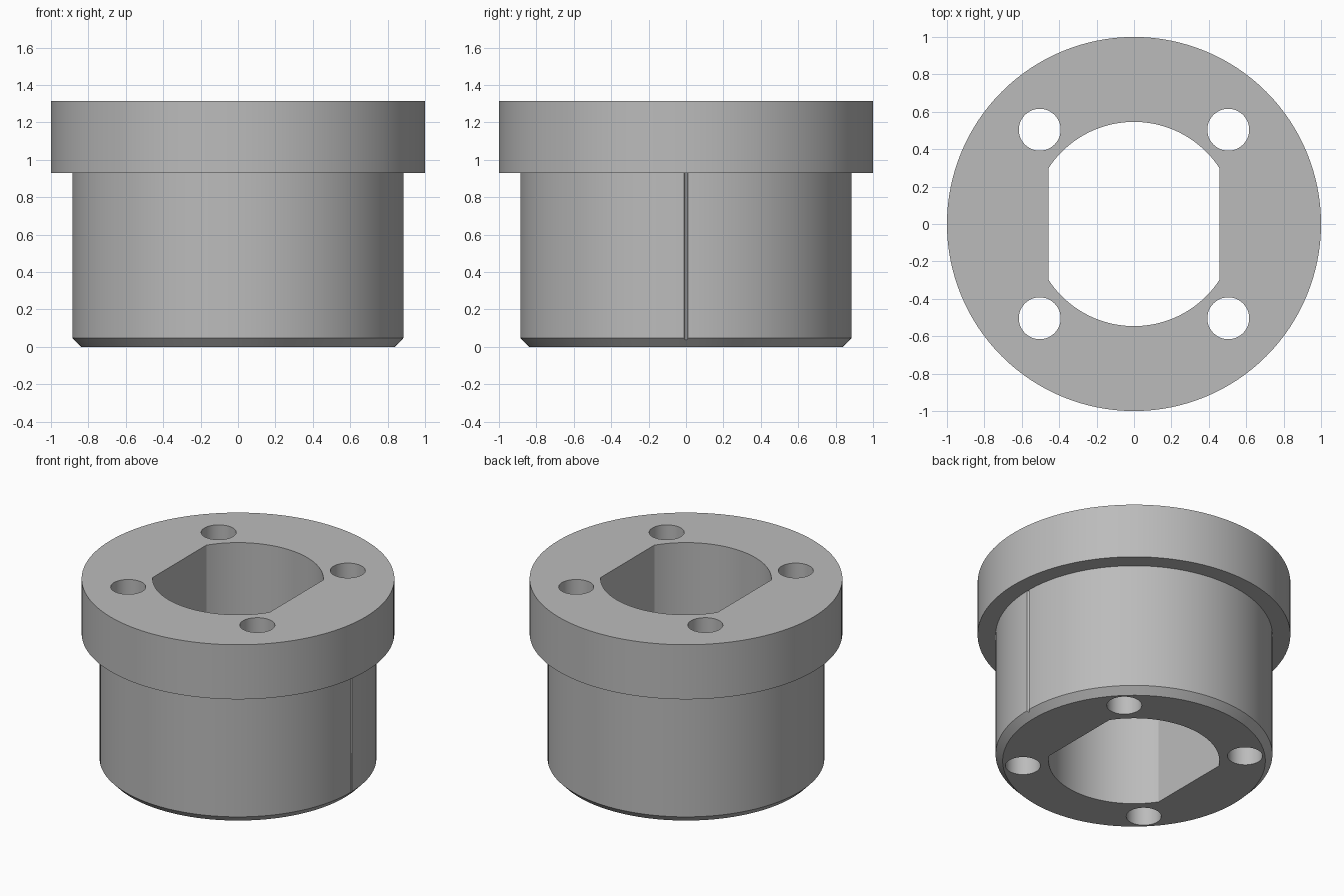
import bpy, bmesh, math

cube = bpy.data.objects.get("Cube")
if cube:
    bpy.data.objects.remove(cube)

HEIGHT = 1.315
SEGMENTS = 128

steel = bpy.data.materials.new("plain grey")
steel.use_nodes = True
GREY = (0.5, 0.5, 0.5, 1)
steel.diffuse_color = GREY
steel.node_tree.nodes["Principled BSDF"].inputs["Base Color"].default_value = GREY


def make_object(name, bm):
    bmesh.ops.recalc_face_normals(bm, faces=bm.faces)
    mesh = bpy.data.meshes.new(name)
    bm.to_mesh(mesh)
    bm.free()
    mesh.materials.append(steel)
    obj = bpy.data.objects.new(name, mesh)
    bpy.context.collection.objects.link(obj)
    return obj


def circle(radius, count, cx=0, cy=0):
    step = 2 * math.pi / count
    return [(cx + radius * math.cos(i * step), cy + radius * math.sin(i * step))
            for i in range(count)]


def stack(name, rings):
    """Solid through matching outlines, each given as (points, z)."""
    bm = bmesh.new()
    loops = [[bm.verts.new((x, y, z)) for x, y in pts] for pts, z in rings]
    for low, high in zip(loops, loops[1:]):
        for i in range(len(low)):
            j = (i + 1) % len(low)
            bm.faces.new((low[i], low[j], high[j], high[i]))
    bm.faces.new(loops[0][::-1])
    bm.faces.new(loops[-1])
    return make_object(name, bm)


# Flanged body with a chamfered foot
profile = [(0.84, 0), (0.885, 0.047), (0.885, 0.93), (1, 0.93), (1, HEIGHT)]
body = stack("flanged_bushing", [(circle(r, SEGMENTS), z) for r, z in profile])

# Central bore with two flat sides
flat, bore_radius = 0.457, 0.546
start = math.acos(flat / bore_radius)
arc = [start + (math.pi - 2 * start) * i / 40 for i in range(41)]
half = [(bore_radius * math.cos(a), bore_radius * math.sin(a)) for a in arc]
outline = half + [(-x, -y) for x, y in half]
cutters = [stack("bore_cutter", [(outline, -0.1), (outline, HEIGHT + 0.1)])]

# Four through holes
for sx in (-1, 1):
    for sy in (-1, 1):
        pts = circle(0.112, 48, sx * 0.504, sy * 0.504)
        cutters.append(stack("hole_cutter", [(pts, -0.1), (pts, HEIGHT + 0.1)]))

# Fine alignment groove down the left side of the barrel
pts = circle(0.01, 12, 0.885, 0)
cutters.append(stack("groove_cutter", [(pts, -0.1), (pts, 0.93)]))

bpy.ops.object.select_all(action='DESELECT')
body.select_set(True)
bpy.context.view_layer.objects.active = body
for cutter in cutters:
    cut = body.modifiers.new(cutter.name, 'BOOLEAN')
    cut.operation = 'DIFFERENCE'
    cut.solver = 'EXACT'
    cut.object = cutter
    bpy.ops.object.modifier_apply(modifier=cut.name)
    bpy.data.objects.remove(cutter)

bpy.ops.object.shade_smooth_by_angle(angle=math.radians(30))
